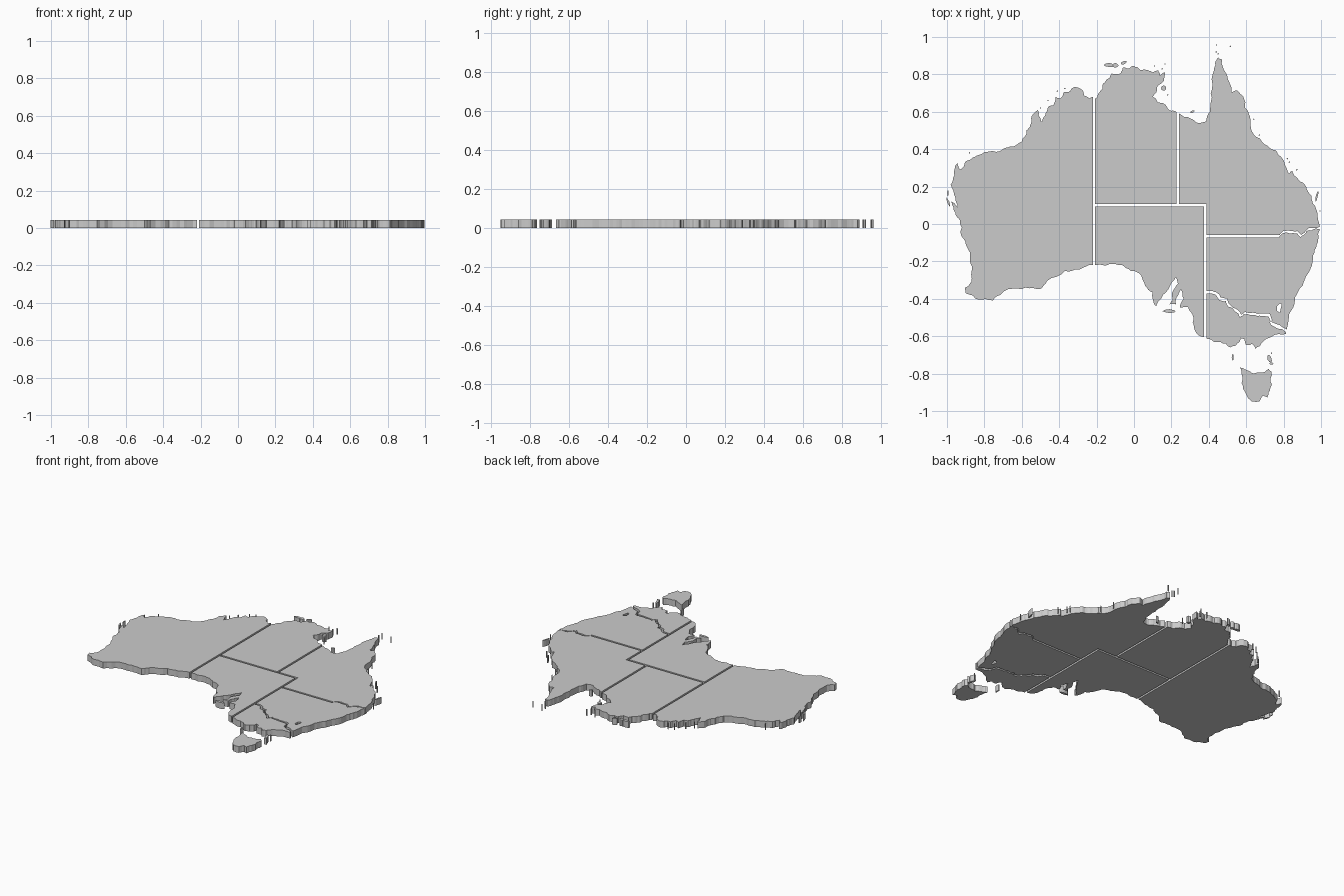
import bpy, bmesh, math, random
from mathutils import Vector

random.seed(4)
T = 0.044          # plate thickness
G = 0.0065         # half of the gap between pieces


def rough(pts, amount=0.13, levels=2):
    """Fractal coastline: displace the midpoint of every segment."""
    pts = [Vector(p) for p in pts]
    for _ in range(levels):
        out = [pts[0]]
        for a, b in zip(pts, pts[1:]):
            d = b - a
            if d.length > 0.012:
                k = random.uniform(-amount, amount) * min(1, 0.06 / d.length)
                out.append((a + b) / 2 + Vector((-d.y, d.x)) * k)
            out.append(b)
        pts = out
    return pts


def shift(pts, dx, dy):
    return [(x + dx, y + dy) for x, y in pts]


def island(x, y, rx, ry, rot=0.0, n=8):
    """Small irregular oval loop."""
    loop = []
    for i in range(n):
        a = 2 * math.pi * i / n
        k = random.uniform(0.75, 1.0)
        u, v = rx * k * math.cos(a), ry * k * math.sin(a)
        loop.append((x + u * math.cos(rot) - v * math.sin(rot),
                     y + u * math.sin(rot) + v * math.cos(rot)))
    return loop


def plate(name, *loops):
    """Fill closed loops (inner loops become holes) and extrude upward."""
    bm = bmesh.new()
    for loop in loops:
        vs = [bm.verts.new((p[0], p[1], 0)) for p in loop]
        for i, v in enumerate(vs):
            bm.edges.new((vs[i - 1], v))
    bmesh.ops.triangle_fill(bm, edges=bm.edges[:], use_beauty=True, normal=(0, 0, 1))
    r = bmesh.ops.extrude_face_region(bm, geom=bm.faces[:], use_keep_orig=True)
    top = [g for g in r["geom"] if isinstance(g, bmesh.types.BMVert)]
    bmesh.ops.translate(bm, verts=top, vec=(0, 0, T))
    bmesh.ops.recalc_face_normals(bm, faces=bm.faces[:])
    me = bpy.data.meshes.new(name)
    bm.to_mesh(me)
    bm.free()
    ob = bpy.data.objects.new(name, me)
    bpy.context.collection.objects.link(ob)
    return ob


# shared borders, west to east
W, N, E1, E2 = -0.214, 0.1, 0.234, 0.381
north_line = [(0.775, -0.066), (0.80, -0.042), (0.82, -0.04), (0.84, -0.044), (0.87, -0.043),
              (0.89, -0.065), (0.91, -0.05), (0.925, -0.03), (0.95, -0.028), (0.99, -0.02)]
river = [(0.42, -0.366), (0.44, -0.372), (0.46, -0.4), (0.495, -0.405), (0.51, -0.437),
         (0.55, -0.465), (0.57, -0.492), (0.59, -0.475), (0.63, -0.48), (0.69, -0.486),
         (0.725, -0.49), (0.732, -0.53), (0.815, -0.571)]

# western piece
west_coast = [(W - G, 0.68), (-0.24, 0.67), (-0.265, 0.685), (-0.275, 0.715), (-0.315, 0.733),
              (-0.35, 0.705), (-0.375, 0.705), (-0.395, 0.67), (-0.42, 0.68), (-0.43, 0.635),
              (-0.455, 0.63), (-0.475, 0.58), (-0.495, 0.545), (-0.51, 0.58), (-0.515, 0.61),
              (-0.55, 0.565), (-0.555, 0.53), (-0.575, 0.5), (-0.6, 0.44), (-0.66, 0.415),
              (-0.715, 0.39), (-0.8, 0.385), (-0.85, 0.36), (-0.9, 0.335), (-0.925, 0.29),
              (-0.945, 0.325), (-0.96, 0.26), (-0.98, 0.21), (-0.955, 0.14), (-0.945, 0.09),
              (-0.975, 0.12), (-0.955, 0.06), (-0.93, 0.02), (-0.925, -0.06), (-0.89, -0.13),
              (-0.865, -0.23), (-0.87, -0.31), (-0.905, -0.34), (-0.9, -0.37), (-0.83, -0.405),
              (-0.755, -0.408), (-0.67, -0.347), (-0.58, -0.34), (-0.5, -0.347), (-0.465, -0.305),
              (-0.37, -0.25), (-0.29, -0.243), (W - G, -0.22)]
plate("western_piece", rough(west_coast))

# northern piece
north_coast = [(W + G, 0.67), (-0.195, 0.68), (-0.17, 0.72), (-0.165, 0.75), (-0.13, 0.78),
               (-0.12, 0.805), (-0.08, 0.80), (-0.065, 0.82), (-0.06, 0.835), (-0.03, 0.83),
               (0.0, 0.845), (0.03, 0.825), (0.06, 0.825), (0.1, 0.81), (0.13, 0.82),
               (0.14, 0.795), (0.165, 0.81), (0.16, 0.765), (0.125, 0.735), (0.12, 0.705),
               (0.1, 0.68), (0.13, 0.65), (0.17, 0.635), (0.2, 0.605), (E1 - G, 0.598)]
plate("northern_piece", rough(north_coast) + [(E1 - G, N + G), (W + G, N + G)])

# north-eastern piece
ne_coast = [(E1 + G, 0.592), (0.3, 0.565), (0.345, 0.54), (0.385, 0.548), (0.405, 0.60),
            (0.41, 0.7), (0.42, 0.8), (0.435, 0.85), (0.45, 0.89), (0.47, 0.88), (0.475, 0.84),
            (0.5, 0.78), (0.52, 0.705), (0.55, 0.715), (0.585, 0.68), (0.595, 0.62), (0.62, 0.575),
            (0.64, 0.48), (0.7, 0.425), (0.755, 0.395), (0.785, 0.36), (0.81, 0.31), (0.83, 0.27),
            (0.845, 0.285), (0.88, 0.235), (0.92, 0.2), (0.95, 0.15), (0.965, 0.1), (0.98, 0.06),
            (0.985, 0.02)]
plate("north_eastern_piece",
      rough(ne_coast) + rough(shift(north_line, 0.004, G)[::-1]) +
      [(E2 + G, -0.066 + G), (E2 + G, N + G), (E1 + G, N + G)])

# southern piece with its two gulfs
south_coast = [(E2 - G, -0.605), (0.355, -0.6), (0.32, -0.55), (0.318, -0.5), (0.29, -0.445),
               (0.245, -0.445), (0.265, -0.4), (0.25, -0.35), (0.237, -0.38), (0.225, -0.43),
               (0.185, -0.432), (0.207, -0.41), (0.205, -0.365), (0.235, -0.32), (0.222, -0.275),
               (0.2, -0.315), (0.175, -0.36), (0.145, -0.4), (0.12, -0.44), (0.1, -0.4),
               (0.1, -0.365), (0.06, -0.33), (0.04, -0.275), (0.02, -0.26), (-0.02, -0.25),
               (-0.05, -0.23), (-0.1, -0.213), (W + G, -0.22)]
plate("southern_piece", rough(south_coast) + [(W + G, N - G), (E2 - G, N - G)])

# south-eastern piece with the enclave hole
se_coast = [(0.995, -0.03), (0.985, -0.08), (0.965, -0.14), (0.955, -0.2), (0.92, -0.28),
            (0.89, -0.34), (0.86, -0.41), (0.83, -0.48), (0.817, -0.56)]
hole = [(0.765, -0.44), (0.78, -0.425), (0.79, -0.43), (0.785, -0.45), (0.78, -0.475), (0.765, -0.465)]
plate("south_eastern_piece",
      [(E2 + G, -0.066 - G)] + rough(shift(north_line, 0, -G)) + rough(se_coast) +
      rough(shift(river, 0.003, G)[::-1]) + [(E2 + G, -0.358)], hole)

# southern corner piece
corner_coast = [(0.812, -0.588), (0.74, -0.6), (0.69, -0.63), (0.65, -0.668), (0.63, -0.64),
                (0.595, -0.645), (0.59, -0.615), (0.57, -0.61), (0.565, -0.63), (0.515, -0.66),
                (0.46, -0.63), (0.42, -0.625), (E2 + G, -0.612)]
plate("corner_piece", [(E2 + G, -0.372)] + rough(shift(river, -0.003, -G)) + rough(corner_coast))

# large southern island
isle = [(0.565, -0.765), (0.6, -0.78), (0.64, -0.8), (0.68, -0.795), (0.72, -0.775), (0.735, -0.79),
        (0.737, -0.86), (0.72, -0.9), (0.715, -0.93), (0.69, -0.915), (0.67, -0.948), (0.63, -0.95),
        (0.6, -0.91), (0.575, -0.85), (0.575, -0.8), (0.565, -0.765)]
plate("southern_island", rough(isle)[:-1])

# offshore islands: x, y, half width, half depth, turn
isles = [(-0.135, 0.85, 0.03, 0.012, 0.1), (-0.1, 0.848, 0.018, 0.013, 0), (-0.055, 0.862, 0.02, 0.01, 0.5),
         (0.158, 0.727, 0.016, 0.016, 0), (0.312, 0.6, 0.014, 0.007, 0.4), (0.19, -0.466, 0.038, 0.011, 0),
         (0.725, -0.72, 0.012, 0.024, 0.4), (0.735, -0.746, 0.013, 0.007, 0), (0.527, -0.712, 0.006, 0.02, 0),
         (0.978, 0.15, 0.006, 0.035, -0.25), (-0.992, 0.115, 0.006, 0.03, 0.35), (-0.995, 0.165, 0.004, 0.02, 0)]
plate("large_islets", *[island(*i) for i in isles])

# tiny islets scattered along the coast
spots = [(-0.88, 0.38), (-0.5, 0.62), (-0.46, 0.66), (-0.41, 0.71), (-0.37, 0.725), (0.11, 0.845), (0.15, 0.83),
         (0.165, 0.855), (0.18, 0.69), (0.44, 0.92), (0.44, 0.957), (0.515, 0.95), (0.45, 0.91),
         (0.64, 0.56), (0.67, 0.475), (0.82, 0.35), (0.83, 0.33), (0.87, 0.29), (0.995, 0.07), (0.735, -0.69)]
plate("tiny_islets", *[island(x, y, 0.005, 0.004, x, 5) for x, y in spots])
